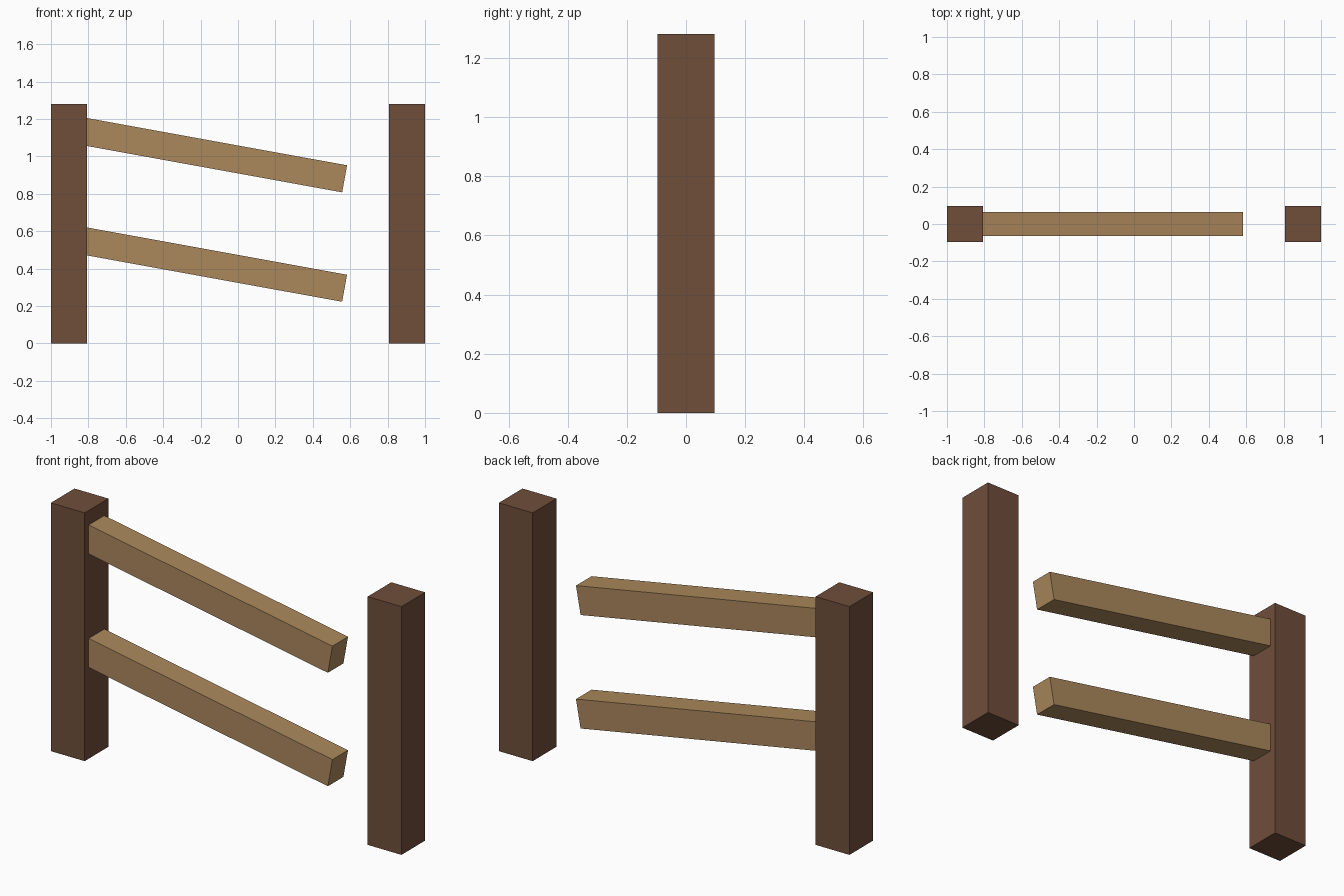
import bpy
import math
from mathutils import Matrix, Vector

cube = bpy.data.objects.get("Cube")
if cube:
    bpy.data.objects.remove(cube, do_unlink=True)


def make_material(name, color):
    mat = bpy.data.materials.new(name)
    mat.use_nodes = True
    mat.diffuse_color = color
    mat.node_tree.nodes["Principled BSDF"].inputs["Base Color"].default_value = color
    return mat


def add_box(name, size, center, mat, tilt=0.0):
    bpy.ops.mesh.primitive_cube_add(size=1)
    obj = bpy.context.object
    obj.name = name
    obj.data.transform(Matrix.Diagonal((*size, 1)))
    obj.location = center
    obj.rotation_euler.y = tilt
    obj.data.materials.append(mat)
    return obj


dark_wood = make_material("dark wood", (0.162, 0.077, 0.044, 1))
light_wood = make_material("light wood", (0.407, 0.246, 0.107, 1))

# Two square upright posts
POST_WIDTH = 0.193
POST_HEIGHT = 1.28
for name, side in (("right_post", -1), ("left_post", 1)):
    add_box(name, (POST_WIDTH, POST_WIDTH, POST_HEIGHT),
            (side * (1 - POST_WIDTH / 2), 0, POST_HEIGHT / 2), dark_wood)

# Two sagging rails, fixed in the right post and loose at the other end
TILT = math.radians(10.3)
RAIL_LENGTH = 1.49
along = Vector((math.cos(TILT), 0, -math.sin(TILT)))
for name, end_height in (("upper_rail", 0.88), ("lower_rail", 0.295)):
    loose_end = Vector((0.57, 0, end_height))
    add_box(name, (RAIL_LENGTH, 0.127, 0.147),
            loose_end - along * RAIL_LENGTH / 2, light_wood, TILT)
